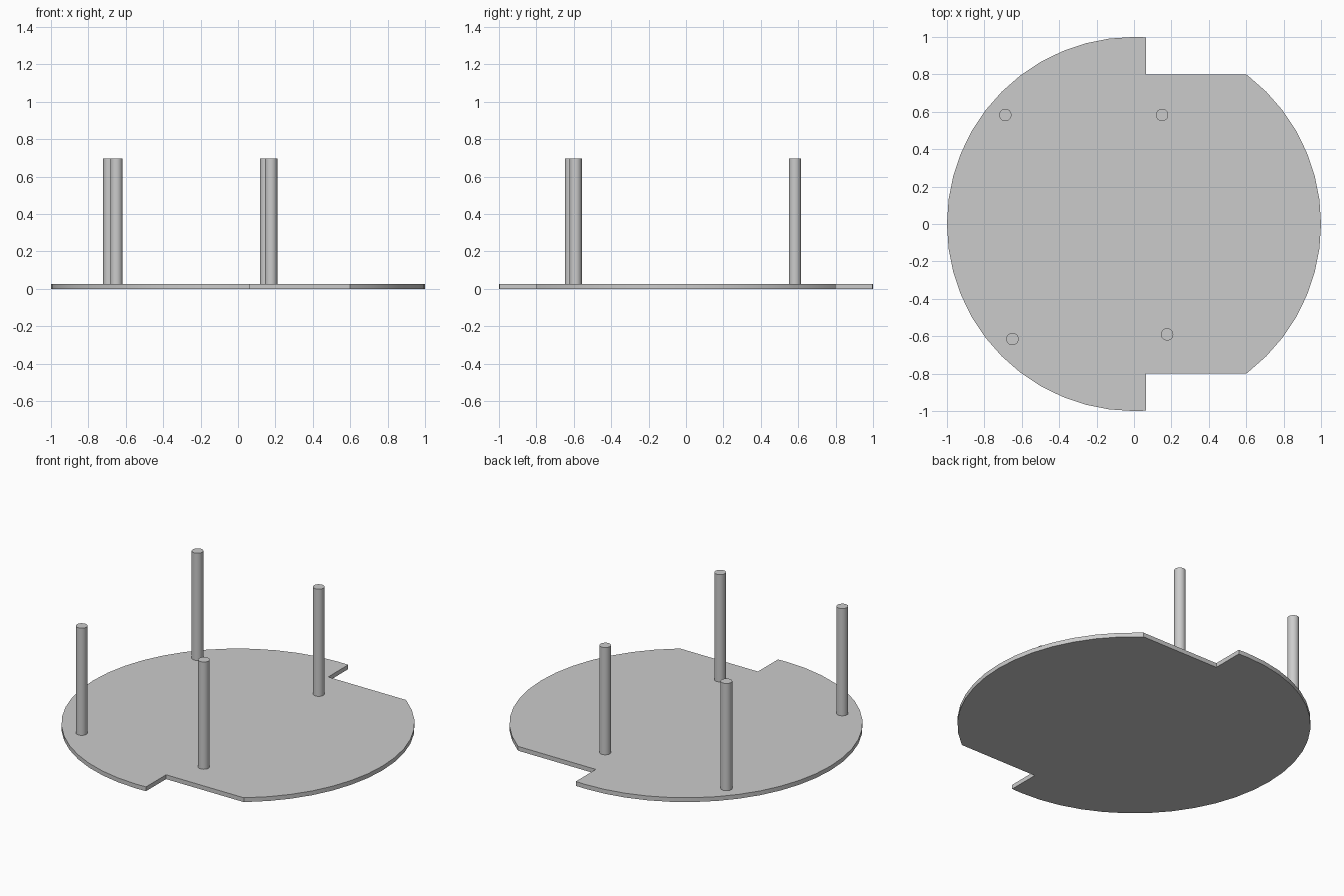
import bpy, bmesh
from math import radians, sin, cos, sqrt

cube = bpy.data.objects.get("Cube")
if cube:
    bpy.data.objects.remove(cube, do_unlink=True)

THICK, TOP = 0.027, 0.697
STEP_X, STEP_Y = 0.063, 0.8

grey = bpy.data.materials.new("plain grey")
grey.use_nodes = True
colour = (0.6, 0.6, 0.6, 1)
grey.diffuse_color = colour
grey.node_tree.nodes["Principled BSDF"].inputs["Base Color"].default_value = colour


def finish(obj):
    obj.data.materials.clear()
    obj.data.materials.append(grey)
    bpy.ops.object.select_all(action="DESELECT")
    obj.select_set(True)
    bpy.context.view_layer.objects.active = obj
    bpy.ops.object.shade_smooth_by_angle(angle=radians(30))


# Round base plate with a stepped notch at the front and back
ring = [(cos(radians(7.5 * i)), sin(radians(7.5 * i))) for i in range(48)]
right_arc = sorted((p for p in ring if p[0] > 0.601), key=lambda p: p[1])
left_arc = sorted((p for p in ring if p[0] < 0.01), key=lambda p: p[1], reverse=True)
edge_y = sqrt(1 - STEP_X ** 2)
outline = ([(0.6, -STEP_Y)] + right_arc + [(0.6, STEP_Y), (STEP_X, STEP_Y), (STEP_X, edge_y)]
           + left_arc + [(STEP_X, -edge_y), (STEP_X, -STEP_Y)])

bm = bmesh.new()
face = bm.faces.new([bm.verts.new((x, y, 0)) for x, y in outline])
lifted = bmesh.ops.extrude_face_region(bm, geom=[face])["geom"]
bmesh.ops.translate(bm, vec=(0, 0, THICK),
                    verts=[v for v in lifted if isinstance(v, bmesh.types.BMVert)])
bmesh.ops.recalc_face_normals(bm, faces=bm.faces[:])
mesh = bpy.data.meshes.new("base_plate")
bm.to_mesh(mesh)
bm.free()
plate = bpy.data.objects.new("base_plate", mesh)
bpy.context.collection.objects.link(plate)
finish(plate)

# Four upright posts
posts = {
    "back_right_post": (-0.688, 0.583),
    "back_left_post": (0.15, 0.583),
    "front_right_post": (-0.65, -0.615),
    "front_left_post": (0.177, -0.59),
}
for name, (x, y) in posts.items():
    bpy.ops.mesh.primitive_cylinder_add(vertices=32, radius=0.033, depth=TOP - THICK,
                                        location=(x, y, (TOP + THICK) / 2))
    post = bpy.context.object
    post.name = name
    finish(post)
